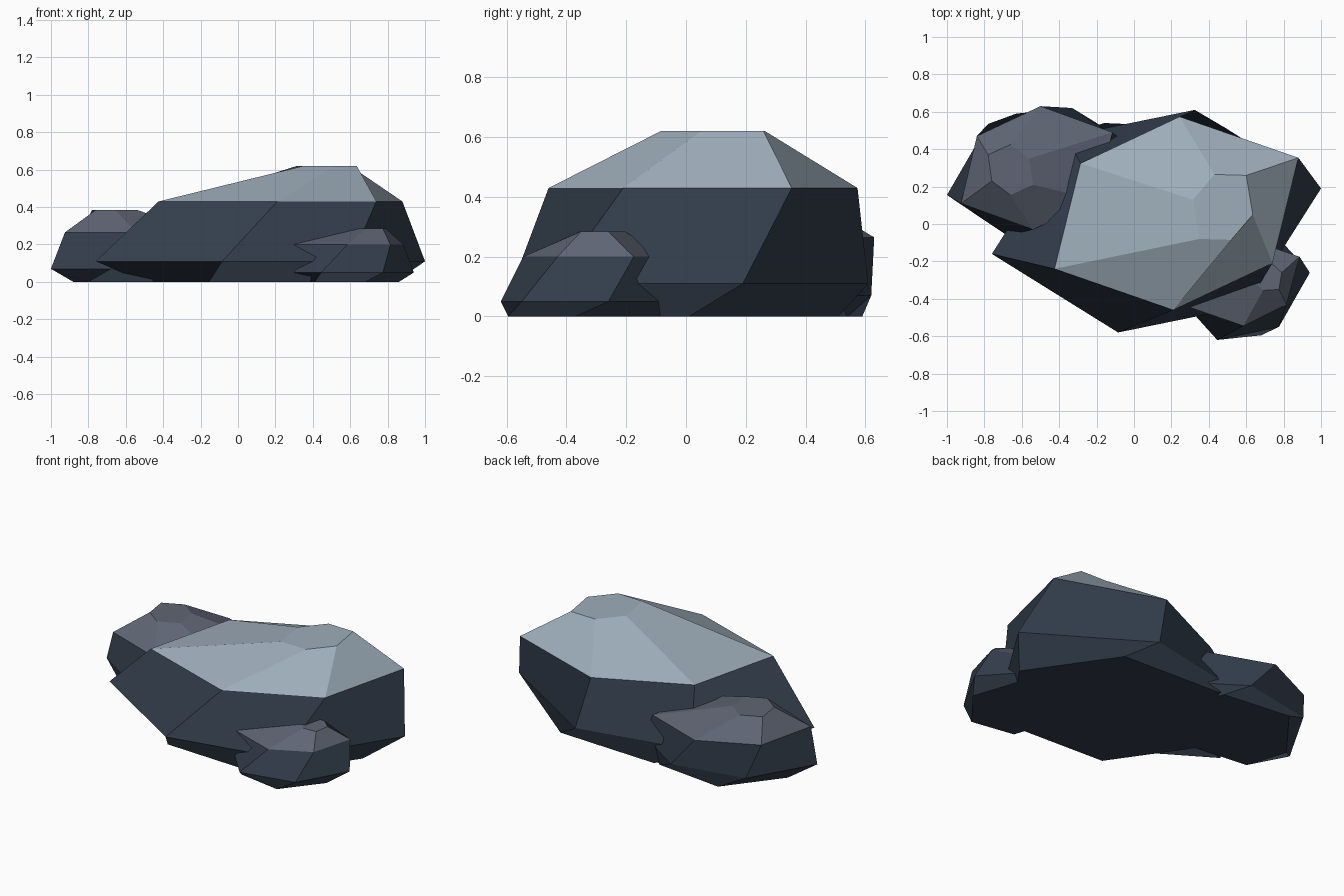
import bpy
import bmesh

# Remove the default cube only
cube = bpy.data.objects.get("Cube")
if cube:
    bpy.data.objects.remove(cube, do_unlink=True)


def make_material(name, colour):
    """Flat, matte material with a single colour."""
    material = bpy.data.materials.new(name)
    material.use_nodes = True
    material.diffuse_color = (*colour, 1)
    shader = material.node_tree.nodes["Principled BSDF"]
    shader.inputs["Base Color"].default_value = (*colour, 1)
    shader.inputs["Roughness"].default_value = 1
    return material


dark_slate = make_material("dark slate", (0.034, 0.049, 0.074))
pale_blue_grey = make_material("pale blue grey", (0.34, 0.42, 0.49))
dusky_grey = make_material("dusky grey", (0.115, 0.13, 0.175))


def hexagon(centre, half):
    """Six ring points from three neighbouring corners mirrored through the centre."""
    opposite = [(2 * centre[0] - x, 2 * centre[1] - y) for x, y in half]
    return list(half) + opposite


def make_rock(name, heights, rings, top_material):
    """Loft a faceted boulder through foot, waist, shoulder and crown rings."""
    bm = bmesh.new()
    loops = []
    for z, (centre, half) in zip(heights, rings):
        loops.append([bm.verts.new((x, y, z)) for x, y in hexagon(centre, half)])

    # Flat underside
    bm.faces.new(list(reversed(loops[0])))

    # Facets between rings, with the sloped roof in the lighter colour
    for level, (lower, upper) in enumerate(zip(loops, loops[1:])):
        for i in range(len(lower)):
            j = (i + 1) % len(lower)
            face = bm.faces.new((lower[i], lower[j], upper[j], upper[i]))
            face.material_index = 1 if level == len(loops) - 2 else 0

    # Flat crown
    crown = bm.faces.new(loops[-1])
    crown.material_index = 1

    bmesh.ops.recalc_face_normals(bm, faces=bm.faces[:])
    mesh = bpy.data.meshes.new(name)
    bm.to_mesh(mesh)
    bm.free()
    mesh.materials.append(dark_slate)
    mesh.materials.append(top_material)
    rock = bpy.data.objects.new(name, mesh)
    bpy.context.scene.collection.objects.link(rock)
    return rock


# Large central boulder
make_rock(
    "main_boulder",
    heights=(0, 0.11, 0.43, 0.62),
    rings=[
        ((0.17, 0.025), [(-0.5, 0.04), (-0.155, -0.46), (0.5, -0.49)]),
        ((0.12, 0.015), [(-0.76, -0.16), (-0.085, -0.58), (0.6, -0.44)]),
        ((0.227, 0.057), [(-0.425, -0.24), (0.21, -0.46), (0.74, -0.21)]),
        ((0.475, 0.09), [(0.35, -0.08), (0.52, -0.085), (0.635, 0.05)]),
    ],
    top_material=pale_blue_grey,
)

# Medium boulder at the back right
make_rock(
    "back_boulder",
    heights=(0, 0.07, 0.265, 0.385),
    rings=[
        ((-0.5, 0.28), [(-0.88, 0.27), (-0.8, 0.02), (-0.37, -0.03)]),
        ((-0.505, 0.28), [(-1, 0.155), (-0.68, -0.06), (-0.23, 0.025)]),
        ((-0.52, 0.3), [(-0.925, 0.11), (-0.54, -0.03), (-0.2, 0.13)]),
        ((-0.66, 0.29), [(-0.76, 0.23), (-0.66, 0.155), (-0.54, 0.21)]),
    ],
    top_material=dusky_grey,
)

# Small boulder at the front left
make_rock(
    "front_boulder",
    heights=(0, 0.05, 0.2, 0.285),
    rings=[
        ((0.585, -0.31), [(0.31, -0.25), (0.41, -0.55), (0.68, -0.595)]),
        ((0.575, -0.31), [(0.21, -0.36), (0.445, -0.62), (0.775, -0.55)]),
        ((0.59, -0.31), [(0.295, -0.445), (0.585, -0.545), (0.815, -0.43)]),
        ((0.71, -0.28), [(0.63, -0.3), (0.69, -0.355), (0.775, -0.35)]),
    ],
    top_material=dusky_grey,
)
